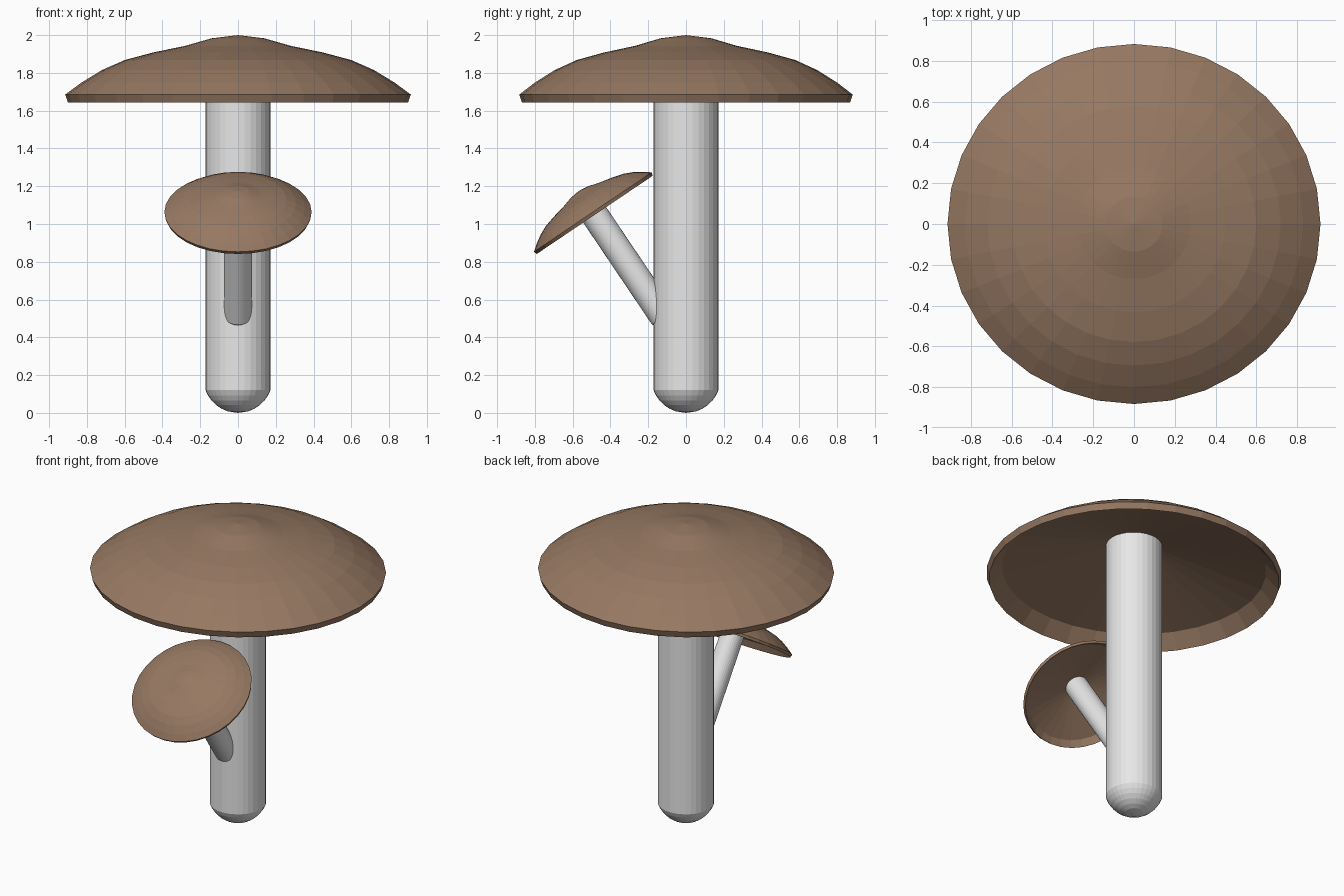
import bpy, math
from mathutils import Matrix

if "Cube" in bpy.data.objects:
    bpy.data.objects.remove(bpy.data.objects["Cube"])

SIDES = 32


def material(name, rgb):
    m = bpy.data.materials.new(name)
    m.diffuse_color = (*rgb, 1)
    m.use_nodes = True
    m.node_tree.nodes["Principled BSDF"].inputs["Base Color"].default_value = m.diffuse_color
    return m


brown = material("cap brown", (0.305, 0.188, 0.122))
white = material("stem white", (0.80, 0.80, 0.80))


def lathe(name, profile, mat, sy, matrix):
    """Spin an (r, z) profile that starts and ends on the axis."""
    verts, rings, faces = [], [], []
    for r, z in profile:
        if r == 0:
            rings.append([len(verts)] * SIDES)
            verts.append((0, 0, z))
        else:
            rings.append(list(range(len(verts), len(verts) + SIDES)))
            for i in range(SIDES):
                a = 2 * math.pi * i / SIDES
                verts.append((r * math.cos(a), r * sy * math.sin(a), z))
    for lo, hi in zip(rings, rings[1:]):
        for i in range(SIDES):
            j = (i + 1) % SIDES
            faces.append(list(dict.fromkeys((lo[i], lo[j], hi[j], hi[i]))))
    mesh = bpy.data.meshes.new(name)
    mesh.from_pydata(verts, [], faces)
    mesh.materials.append(mat)
    ob = bpy.data.objects.new(name, mesh)
    bpy.context.collection.objects.link(ob)
    ob.matrix_world = matrix
    return ob


# Stem: rounded foot, straight shaft ending inside the cap
R = 0.183
stem = [(0, 0)]
for z in (0.008, 0.022, 0.042, 0.066, 0.092):
    stem.append((math.sqrt(R * R - (R - z) ** 2), z))
stem += [(0.172, 0.12), (0.172, 1.92), (0, 1.92)]

# Cap: hollow underside, thin rim, domed top with a small peak
cap = [(0, 1.93), (0.82, 1.73), (0.90, 1.643), (0.915, 1.685),
       (0.83, 1.748), (0.72, 1.815), (0.60, 1.868), (0.45, 1.908),
       (0.28, 1.943), (0.14, 1.983), (0, 2.0)]


def mushroom(prefix, matrix):
    lathe(prefix + "_stem", stem, white, 1.0, matrix)
    lathe(prefix + "_cap", cap, brown, 0.965, matrix)


# Large mushroom, and a small one sprouting forward from its stem
mushroom("large", Matrix.Identity(4))
mushroom("small", Matrix.Translation((0, -0.092, 0.468))
         @ Matrix.Rotation(math.radians(34), 4, 'X')
         @ Matrix.Scale(0.426, 4))
